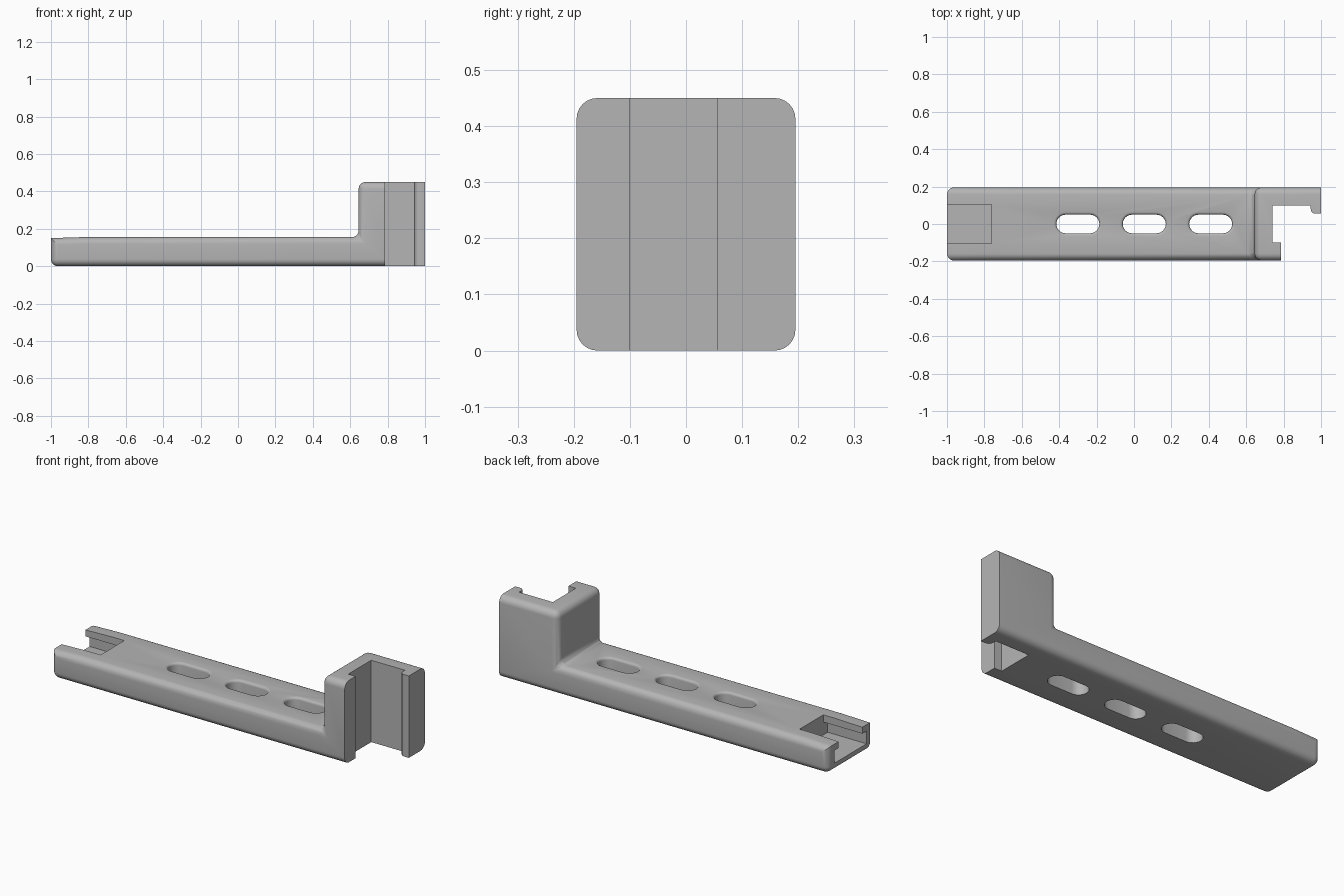
import bpy, bmesh, math
from mathutils import Vector

if "Cube" in bpy.data.objects:
    bpy.data.objects.remove(bpy.data.objects["Cube"])

grey = bpy.data.materials.new("matte grey")
grey.diffuse_color = (0.46, 0.46, 0.46, 1)
grey.use_nodes = True
grey.node_tree.nodes["Principled BSDF"].inputs["Base Color"].default_value = grey.diffuse_color


def loft(name, rings):
    """Closed solid skinned through equal-length rings of points."""
    bm = bmesh.new()
    rows = [[bm.verts.new(p) for p in ring] for ring in rings]
    n = len(rows[0])
    for a, b in zip(rows, rows[1:]):
        for i in range(n):
            j = (i + 1) % n
            bm.faces.new((a[i], a[j], b[j], b[i]))
    bm.faces.new(rows[0])
    bm.faces.new(rows[-1])
    bmesh.ops.recalc_face_normals(bm, faces=bm.faces[:])
    me = bpy.data.meshes.new(name)
    bm.to_mesh(me)
    bm.free()
    me.materials.append(grey)
    ob = bpy.data.objects.new(name, me)
    bpy.context.collection.objects.link(ob)
    return ob


def stadium(cx, half, r, z, steps=12):
    """Horizontal slot outline with half-round ends."""
    pts = []
    for side, start in ((1, -math.pi / 2), (-1, math.pi / 2)):
        for k in range(steps + 1):
            a = start + math.pi * k / steps
            pts.append((cx + side * (half - r) + r * math.cos(a), r * math.sin(a), z))
    return pts


# Bracket body: L-shaped side profile, all edges rounded except the hook end
W, TOP = 0.195, 0.155
side = [(-1, 0), (1, 0), (1, 0.45), (0.645, 0.45), (0.645, TOP), (-0.84, TOP), (-1, 0.15)]
body = loft("bracket", [[(x, y, z) for x, z in side] for y in (-W, W)])
bm = bmesh.new()
bm.from_mesh(body.data)


def rounded(e):
    a, b = (v.co for v in e.verts)
    if a.x > 0.99 and b.x > 0.99:
        return False
    across = abs(a.y - b.y) > 0.1
    flat_top = across and a.x < -0.5 and a.z > 0.1
    return not flat_top


bmesh.ops.bevel(bm, geom=[e for e in bm.edges if rounded(e)], offset=0.037,
                offset_type='OFFSET', segments=6, profile=0.5, affect='EDGES',
                clamp_overlap=True)
bmesh.ops.recalc_face_normals(bm, faces=bm.faces[:])
bm.to_mesh(body.data)
bm.free()

cutters = []

# Hook channel: open jaw with a rounded lip on the rear arm
lip = [(0.97 - 0.025 * math.sin(a), 0.08 - 0.025 * math.cos(a))
       for a in (math.pi / 2 * k / 6 for k in range(7))]
jaw = [(0.74, 0.1), (0.74, -0.1), (0.785, -0.1), (0.785, -0.3),
       (1.1, -0.3), (1.1, 0.055)] + lip + [(0.945, 0.1)]
cutters.append(loft("jaw_cutter", [[(x, y, z) for x, y in jaw] for z in (-0.1, 0.6)]))

# Undercut slide slot at the low end
half_t = [(0.14, 0.045), (0.14, 0.115), (0.103, 0.115), (0.103, 0.3)]
tee = half_t + [(-y, z) for y, z in reversed(half_t)]
cutters.append(loft("slide_cutter", [[(x, y, z) for y, z in tee] for x in (-1.1, -0.763)]))

# Three long holes with a rounded upper rim
for n, cx in enumerate((-0.30, 0.055, 0.41)):
    rim = 0.014
    rings = [stadium(cx, 0.115, 0.05, -0.1)]
    for k in range(5):
        a = math.pi / 2 * k / 4
        g = rim * (1 - math.cos(a))
        rings.append(stadium(cx, 0.115 + g, 0.05 + g, TOP - rim + rim * math.sin(a)))
    rings.append(stadium(cx, 0.115 + rim, 0.05 + rim, 0.3))
    cutters.append(loft(f"hole_cutter_{n}", rings))

for c in cutters:
    m = body.modifiers.new(c.name, 'BOOLEAN')
    m.operation, m.solver, m.object = 'DIFFERENCE', 'EXACT', c

# Apply the cuts, drop the cutters, smooth the rounded edges
bpy.context.view_layer.objects.active = body
body.select_set(True)
for m in list(body.modifiers):
    bpy.ops.object.modifier_apply(modifier=m.name)
for c in cutters:
    bpy.data.objects.remove(c, do_unlink=True)
bpy.ops.object.shade_smooth_by_angle(angle=math.radians(30))
